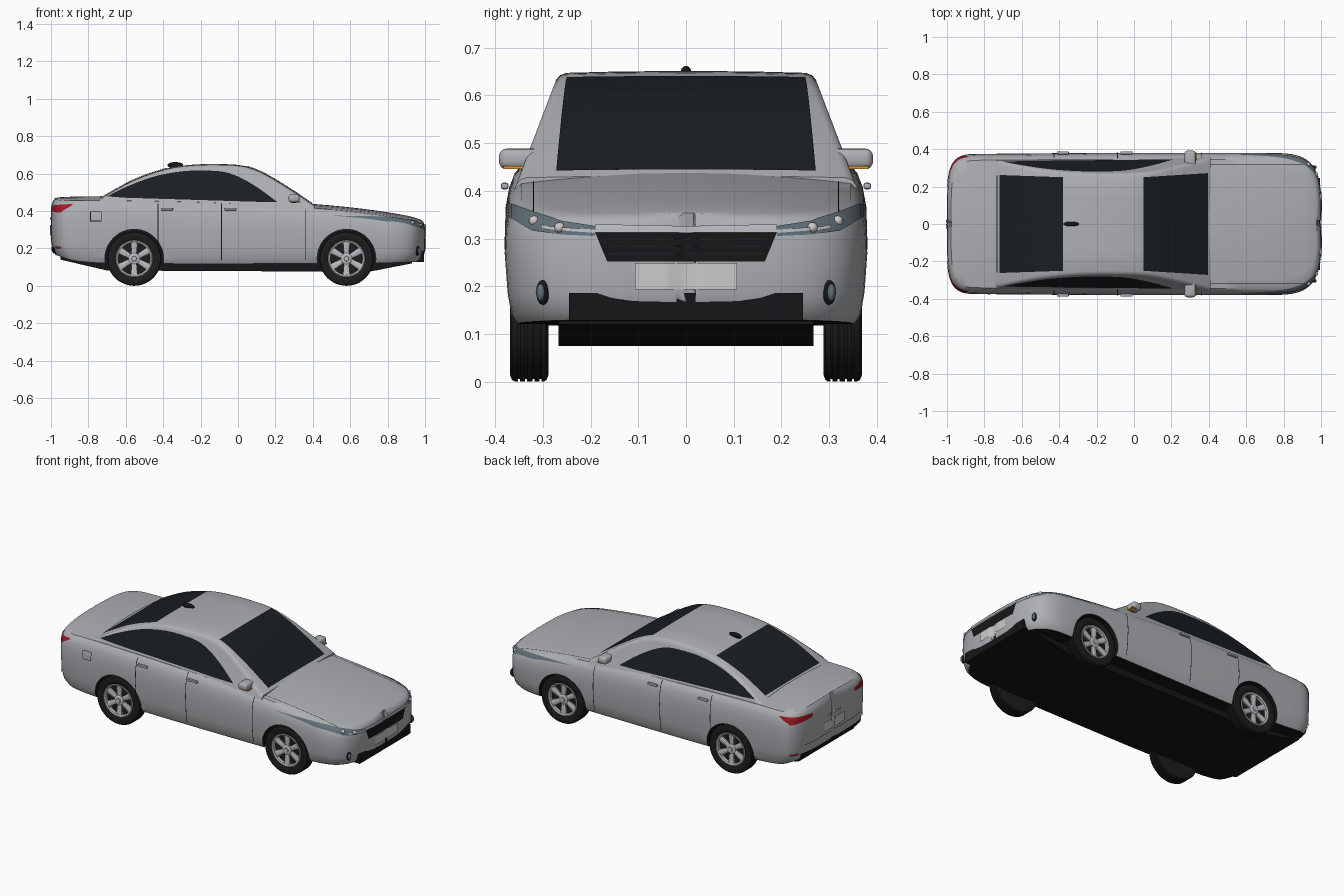
import bpy, bmesh, math
from mathutils import Vector, Matrix
from mathutils.bvhtree import BVHTree

if "Cube" in bpy.data.objects:
    bpy.data.objects.remove(bpy.data.objects["Cube"])

def mat(name, r, g, b):
    m = bpy.data.materials.new(name)
    m.diffuse_color = (r, g, b, 1)
    m.use_nodes = True
    m.node_tree.nodes["Principled BSDF"].inputs["Base Color"].default_value = m.diffuse_color
    return m

SILVER = mat("silver_paint", .42, .43, .45)
BLACK = mat("black_trim", .008, .008, .009)
GLASS = mat("dark_glass", .01, .013, .016)
RUBBER = mat("rubber", .012, .012, .012)
ALLOY = mat("alloy", .5, .51, .53)
LAMP = mat("lamp_glass", .12, .16, .19)
WHITE = mat("white", .75, .75, .72)
RED = mat("red_lens", .35, .01, .015)
AMBER = mat("amber", .8, .3, .02)

def make(name, verts, faces, *mats, angle=35):
    me = bpy.data.meshes.new(name)
    me.from_pydata([tuple(v) for v in verts], [], faces)
    bm = bmesh.new(); bm.from_mesh(me)
    bmesh.ops.recalc_face_normals(bm, faces=bm.faces)
    bm.to_mesh(me); bm.free()
    ob = bpy.data.objects.new(name, me)
    bpy.context.collection.objects.link(ob)
    for m in mats:
        me.materials.append(m)
    smooth(ob, angle)
    return ob

def smooth(ob, angle=35):
    bpy.ops.object.select_all(action='DESELECT')
    ob.select_set(True)
    bpy.context.view_layer.objects.active = ob
    bpy.ops.object.shade_smooth_by_angle(angle=math.radians(angle))

def curve(pts):
    # smooth interpolation through a few profile points
    def f(x):
        x = min(max(x, pts[0][0]), pts[-1][0])
        i = next(k for k in range(len(pts) - 1) if x <= pts[k + 1][0])
        def slope(k):
            a, b = pts[max(k - 1, 0)], pts[min(k + 1, len(pts) - 1)]
            return (b[1] - a[1]) / (b[0] - a[0])
        (x0, z0), (x1, z1) = pts[i], pts[i + 1]
        h = x1 - x0; t = (x - x0) / h
        return ((2*t**3 - 3*t*t + 1)*z0 + (t**3 - 2*t*t + t)*h*slope(i)
                + (3*t*t - 2*t**3)*z1 + (t**3 - t*t)*h*slope(i + 1))
    return f

def loft(rings):
    n = len(rings[0])
    faces = [(i*n + j, i*n + (j+1) % n, (i+1)*n + (j+1) % n, (i+1)*n + j)
             for i in range(len(rings) - 1) for j in range(n)]
    faces += [tuple(range(n)), tuple(range((len(rings)-1)*n, len(rings)*n))]
    return [v for r in rings for v in r], faces

def box(name, c, size, m, bevel=0.0, seg=2):
    bm = bmesh.new()
    bmesh.ops.create_cube(bm, size=1, matrix=Matrix.Translation(c) @ Matrix.Diagonal((*size, 1)))
    if bevel:
        bmesh.ops.bevel(bm, geom=bm.edges[:], offset=bevel, segments=seg, profile=.5, affect='EDGES')
    bm.verts.index_update()
    v = [x.co.copy() for x in bm.verts]
    f = [[q.index for q in p.verts] for p in bm.faces]
    bm.free()
    return make(name, v, f, m)

def ball(name, c, r, m):
    bm = bmesh.new()
    bmesh.ops.create_uvsphere(bm, u_segments=20, v_segments=12, radius=1,
                              matrix=Matrix.Translation(c) @ Matrix.Diagonal((*r, 1)))
    me = bpy.data.meshes.new(name); bm.to_mesh(me); bm.free()
    ob = bpy.data.objects.new(name, me); bpy.context.collection.objects.link(ob)
    me.materials.append(m); smooth(ob, 60)

# lower body: plan outline stations, each with a rounded cross-section
top = curve([(-1, .462), (-.95, .474), (-.7, .478), (0, .462), (.4, .438), (.7, .408), (.9, .376), (.97, .357), (1, .34)])
sill = curve([(-1, .165), (-.9, .135), (-.7, .12), (.7, .12), (.9, .125), (1, .13)])
LEVELS = [(0, .93, .975), (.08, .965, .99), (.25, .985, 1), (.55, 1, 1), (.75, .995, 1),
          (.88, .975, .997), (.95, .95, .99), (1, .91, .978)]
plan = []
for k in range(17):
    t = k / 16 * math.pi / 2
    X, Y = math.sin(t) ** .45, max(math.cos(t), 1e-6) ** .45
    plan.append((-.8 - .2*X, max(.375*Y, .02)))
plan.reverse()
plan += [(-.8 + 1.48*k/16, .375 + .005*min(1, k/6)) for k in range(1, 16)]
for k in range(19):
    t = k / 18 * math.pi / 2
    plan.append((.68 + .32*math.sin(t) ** .5, max(.38*max(math.cos(t), 1e-6) ** .5, .02)))

def body_ring(x, w):
    ye = w * LEVELS[-1][1]
    zt = lambda y: top(x * .978) - .022 * (y / .345) ** 2
    b = sill(x)
    side = [(x*sx, w*sy, b + (zt(ye) - b)*f) for f, sy, sx in LEVELS]
    side += [(x*.976, ye*f, zt(ye*f)) for f in (.85, .6, .3)]
    return side + [(x*.976, 0, zt(0))] + [(a, -y, z) for a, y, z in reversed(side)]

verts, faces = loft([body_ring(*p) for p in plan])
body = make("car_body", verts, faces, SILVER, BLACK)
for p in body.data.polygons:
    if p.normal.z < -.8 and p.center.z < .2:
        p.material_index = 1
bm = bmesh.new(); bm.from_mesh(body.data)
tree = BVHTree.FromBMesh(bm); bm.free()

# wheel arches cut from the body
WHEELS = (-.555, .58)
for wx in WHEELS:
    for s in (-1, 1):
        ring = lambda y: [(wx + .157*math.cos(a*math.pi/24), s*y, .145 + .157*math.sin(a*math.pi/24)) for a in range(48)]
        cut = make("arch_cutter", *loft([ring(.272), ring(.5)]), SILVER, BLACK)
        cut.hide_render = True
        for p in cut.data.polygons:
            p.material_index = 1
        mod = body.modifiers.new("arch", 'BOOLEAN')
        mod.operation, mod.solver, mod.object = 'DIFFERENCE', 'EXACT', cut
        bpy.context.view_layer.objects.active = body
        bpy.ops.object.modifier_apply(modifier="arch")
        bpy.data.objects.remove(cut)
smooth(body, 35)

# underbody
prof = [(-.95, .14), (-.7, .082), (.7, .075), (.93, .12), (.93, .2), (-.95, .2)]
make("underbody", *loft([[(x, y, z) for x, z in prof] for y in (-.267, .267)]), BLACK)

# cabin
roof = curve([(-.78, .44), (-.7, .49), (-.55, .57), (-.38, .628), (-.25, .647), (-.1, .651), (.03, .642), (.12, .612), (.25, .538), (.42, .425)])
lean = lambda z: .345 - (z - .44) * .38
def cabin_ring(x):
    r = roof(x); w = lean(r - .03)
    half = [(lean(.38), .38), (w, r - .03), (w - .004, r - .018), (w - .012, r - .009), (w - .025, r - .004), (w*.5, r - .001)]
    return [(x, y, z) for y, z in half] + [(x, 0, r)] + [(x, -y, z) for y, z in reversed(half)]
make("cabin", *loft([cabin_ring(-.77 + 1.18*k/40) for k in range(41)]), SILVER)

# windscreen and rear window follow the roof line
def screen(name, x0, x1, w0, w1, n=14):
    v, f = [], []
    for i in range(n + 1):
        t = i / n; x = x0 + (x1 - x0)*t; w = w0 + (w1 - w0)*t
        v += [(x, w*c, roof(x) + .003 - .002*c*c) for c in (-1, -.5, 0, .5, 1)]
    f = [(i*5+j, i*5+j+1, i*5+j+6, i*5+j+5) for i in range(n) for j in range(4)]
    make(name, v, f, GLASS)
screen("windscreen", .05, .395, .25, .272)
screen("rear_window", -.72, -.38, .262, .25)

# side windows
arc = curve([(-.7, .478), (-.6, .528), (-.45, .584), (-.3, .612), (-.18, .616), (-.07, .608), (.02, .575), (.12, .515), (.21, .448)])
xs = [-.7 + .91*k/32 for k in range(33)]
outline = [(x, arc(x)) for x in xs] + [(x, .474 - .028*(x + .7)/.91) for x in (.1, -.1, -.4, -.6)]
for s in (-1, 1):
    make("side_window", [(x, s*(lean(z) + .003), z) for x, z in outline], [tuple(range(len(outline)))], GLASS)

# patches laid onto the body surface
def patch(name, d, up, low, m, off=.003, n=14, rows=4):
    d = Vector(d)
    def at(line, t):
        q = t * (len(line) - 1); i = min(int(q), len(line) - 2)
        return Vector(line[i]).lerp(Vector(line[i + 1]), q - i)
    v = []
    for i in range(n + 1):
        for j in range(rows + 1):
            a, b = at(up, i/n).lerp(at(low, i/n), j/rows)
            p = Vector((0, a, b)) if d.x else Vector((a, 0, b)) if d.y else Vector((a, b, 0))
            o = p - 2*d
            hit, no, _, _ = tree.ray_cast(o, d)
            if hit is None:
                hit, no, _, _ = tree.find_nearest(p - d)
            v.append(hit + no * off * (1 if no.dot(d) < 0 else -1))
    r = rows + 1
    make(name, v, [(i*r+j, i*r+j+1, (i+1)*r+j+1, (i+1)*r+j) for i in range(n) for j in range(rows)], m)

def rect(name, d, a0, a1, b0, b1, m, **k):
    patch(name, d, [(a0, b1), (a1, b1)], [(a0, b0), (a1, b0)], m, **k)

F, R = (-1, 0, 0), (1, 0, 0)
# nose
patch("grille", F, [(-.19, .312), (.19, .312)], [(-.165, .252), (.165, .252)], BLACK)
for z in (.267, .282, .297):
    rect("grille_slat", F, -.165, .165, z, z + .003, GLASS, off=.006, rows=1)
rect("grille_bar", F, -.19, .19, .312, .326, ALLOY, off=.007)
rect("front_plate", F, -.107, .107, .193, .249, WHITE, off=.006)
box("lower_intake", (.945, 0, .157), (.1, .49, .057), BLACK)
# tail
rect("rear_plate", R, -.1, .1, .27, .325, WHITE, off=.006)
rect("trunk_handle", R, -.06, .06, .355, .366, ALLOY, off=.006)
rect("rear_bumper_trim", R, -.29, .29, .175, .205, BLACK, off=.006)
rect("trunk_seam", R, -.27, .27, .25, .253, BLACK, rows=1)
rect("trunk_top_seam", (0, 0, -1), -.735, -.731, -.26, .26, BLACK, rows=8)
for s in (-1, 1):
    S = (0, -s, 0)
    patch("headlight", F, [(s*.19, .325), (s*.26, .336), (s*.32, .355), (s*.37, .374)],
          [(s*.19, .305), (s*.26, .308), (s*.32, .316), (s*.37, .345)], LAMP, n=24)
    patch("headlight_strip", F, [(s*.19, .318), (s*.3, .326)], [(s*.19, .311), (s*.3, .319)], ALLOY, off=.006)
    for y, z in ((.265, .323), (.318, .337)):
        h = tree.ray_cast(Vector((2, s*y, z)), Vector(F))[0]
        ball("headlight_bulb", h, (.011, .011, .011), WHITE)
    h = tree.ray_cast(Vector((2, s*.3, .187)), Vector(F))[0]
    ball("fog_lamp_surround", h, (.012, .014, .026), BLACK)
    ball("fog_lamp", h + Vector((.006, s*.004, 0)), (.01, .009, .018), LAMP)
    patch("tail_light", R, [(s*.2, .425), (s*.35, .432)], [(s*.2, .405), (s*.35, .39)], RED, off=.004)
    patch("tail_light_side", S, [(-.955, .432), (-.885, .436)], [(-.955, .39), (-.885, .43)], RED, off=.004)
    rect("reflector", R, s*.3, s*.345, .2, .212, RED, off=.005)
    # doors
    for x, z1 in ((-.43, .44), (-.09, .44), (.36, .41)):
        rect("door_seam", S, x, x + .004, .14, z1, BLACK, off=.0015, n=1, rows=20)
    for x in (-.38, -.04):
        box("door_handle", (x, s*.38, .41), (.065, .016, .014), SILVER, .005)
    rect("hood_seam", (0, 0, -1), .4, .92, s*.318, s*.321, BLACK, off=.0015, rows=1)
    # mirrors
    box("mirror", (.3, s*.347, .467), (.06, .09, .043), SILVER, .016, 4)
    box("mirror_signal", (.318, s*.358, .449), (.03, .05, .006), AMBER)
    box("mirror_stalk", (.3, s*.325, .45), (.03, .04, .02), BLACK, .004)
for x0, x1, z0, z1 in ((-.79, -.73, .345, .348), (-.79, -.73, .395, .398), (-.79, -.787, .345, .398), (-.733, -.73, .345, .398)):
    rect("fuel_flap_seam", (0, 1, 0), x0, x1, z0, z1, BLACK, off=.0015, n=4)
ball("antenna", (-.335, 0, .645), (.042, .012, .017), BLACK)

# wheels
def lathe(name, prof, c, s, m, n=48):
    rings = [[(c[0] + r*math.cos(2*math.pi*k/n), s*y, c[1] + r*math.sin(2*math.pi*k/n)) for k in range(n)] for r, y in prof]
    make(name, *loft(rings), m)
tread = [(.1, .29), (.13, .288), (.141, .292)]
for y in (.303, .318, .333, .348):
    tread += [(.145, y - .005), (.145, y), (.139, y), (.139, y + .004), (.145, y + .004)]
tread += [(.145, .358), (.141, .365), (.13, .369), (.105, .367), (.097, .362), (.097, .345)]
for wx in WHEELS:
    for s in (-1, 1):
        c = (wx, .145)
        lathe("tyre", tread, c, s, RUBBER)
        lathe("rim", [(.099, .335), (.099, .364), (.094, .366), (.086, .362), (.084, .335)], c, s, ALLOY)
        lathe("brake_disc", [(.09, .325), (.09, .338)], c, s, BLACK)
        lathe("hub", [(.03, .338), (.03, .358), (.024, .362), (.014, .362), (.012, .365)], c, s, ALLOY, 24)
        for k in range(6):
            a = math.pi*(k/3 + .5)
            u, t = Vector((math.cos(a), 0, math.sin(a))), Vector((-math.sin(a), 0, math.cos(a)))
            o = Vector((wx, 0, .145))
            ring = lambda r, w, y: [o + u*r + t*q + Vector((0, s*h, 0)) for q, h in ((-w, .34), (-w, y-.004), (-w*.6, y), (w*.6, y), (w, y-.004), (w, .34))]
            make("spoke", *loft([ring(.018, .012, .357), ring(.09, .019, .361)]), ALLOY)
